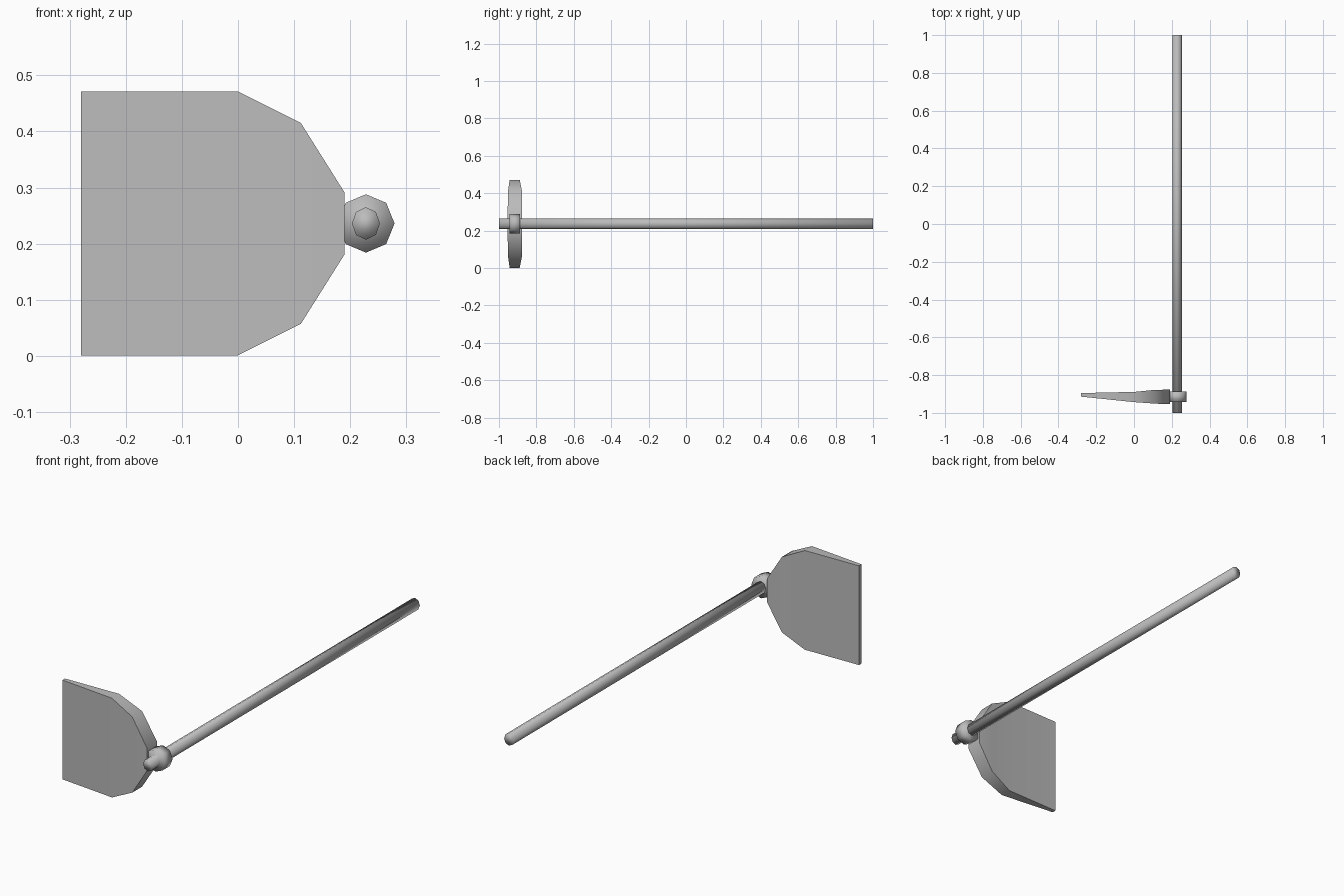
import bpy, bmesh, math
from mathutils import Matrix, Vector

cube = bpy.data.objects.get("Cube")
if cube:
    bpy.data.objects.remove(cube, do_unlink=True)

grey = bpy.data.materials.new("plain_grey")
grey.use_nodes = True
colour = (0.5, 0.5, 0.5, 1)
grey.diffuse_color = colour
grey.node_tree.nodes["Principled BSDF"].inputs["Base Color"].default_value = colour

AXIS_X, AXIS_Z = 0.228, 0.236


def add_object(name, bm, sharp_angle=None):
    bmesh.ops.recalc_face_normals(bm, faces=bm.faces[:])
    for face in bm.faces:
        face.smooth = True
    if sharp_angle is not None:
        for edge in bm.edges:
            edge.smooth = edge.calc_face_angle(0) < math.radians(sharp_angle)
    mesh = bpy.data.meshes.new(name)
    bm.to_mesh(mesh)
    bm.free()
    mesh.materials.append(grey)
    obj = bpy.data.objects.new(name, mesh)
    bpy.context.collection.objects.link(obj)
    return obj


def octagonal_rod(name, radius_x, radius_z, y_start, y_end):
    """Eight-sided rod lying along y, with corners on its axes."""
    bm = bmesh.new()
    bmesh.ops.create_cone(bm, cap_ends=True, segments=8, radius1=1, radius2=1,
                          depth=y_end - y_start)
    place = (Matrix.Translation((AXIS_X, (y_start + y_end) / 2, AXIS_Z))
             @ Matrix.Diagonal((radius_x, 1, radius_z, 1))
             @ Matrix.Rotation(math.pi / 2, 4, 'X'))
    bmesh.ops.transform(bm, matrix=place, verts=bm.verts[:])
    return add_object(name, bm)


# Long handle and the socket ring around it
octagonal_rod("handle", 0.025, 0.029, -1.0, 1.0)
octagonal_rod("socket_ring", 0.051, 0.052, -0.943, -0.887)

# Blade sections from cutting edge to neck: x, half height, front y, back y
sections = [(-0.28, 0.235, -0.914, -0.895),
            (0.0, 0.235, -0.943, -0.889),
            (0.112, 0.179, -0.951, -0.878),
            (0.19, 0.055, -0.954, -0.877)]
bm = bmesh.new()
rings = []
for x, half, front, back in sections:
    corners = [(front, -half), (back, -half), (back, half), (front, half)]
    rings.append([bm.verts.new(Vector((x, y, AXIS_Z + z))) for y, z in corners])
for a, b in zip(rings, rings[1:]):
    for i in range(4):
        j = (i + 1) % 4
        bm.faces.new((a[i], a[j], b[j], b[i]))
bm.faces.new(rings[0])
bm.faces.new(rings[-1])
add_object("blade", bm, 50)
